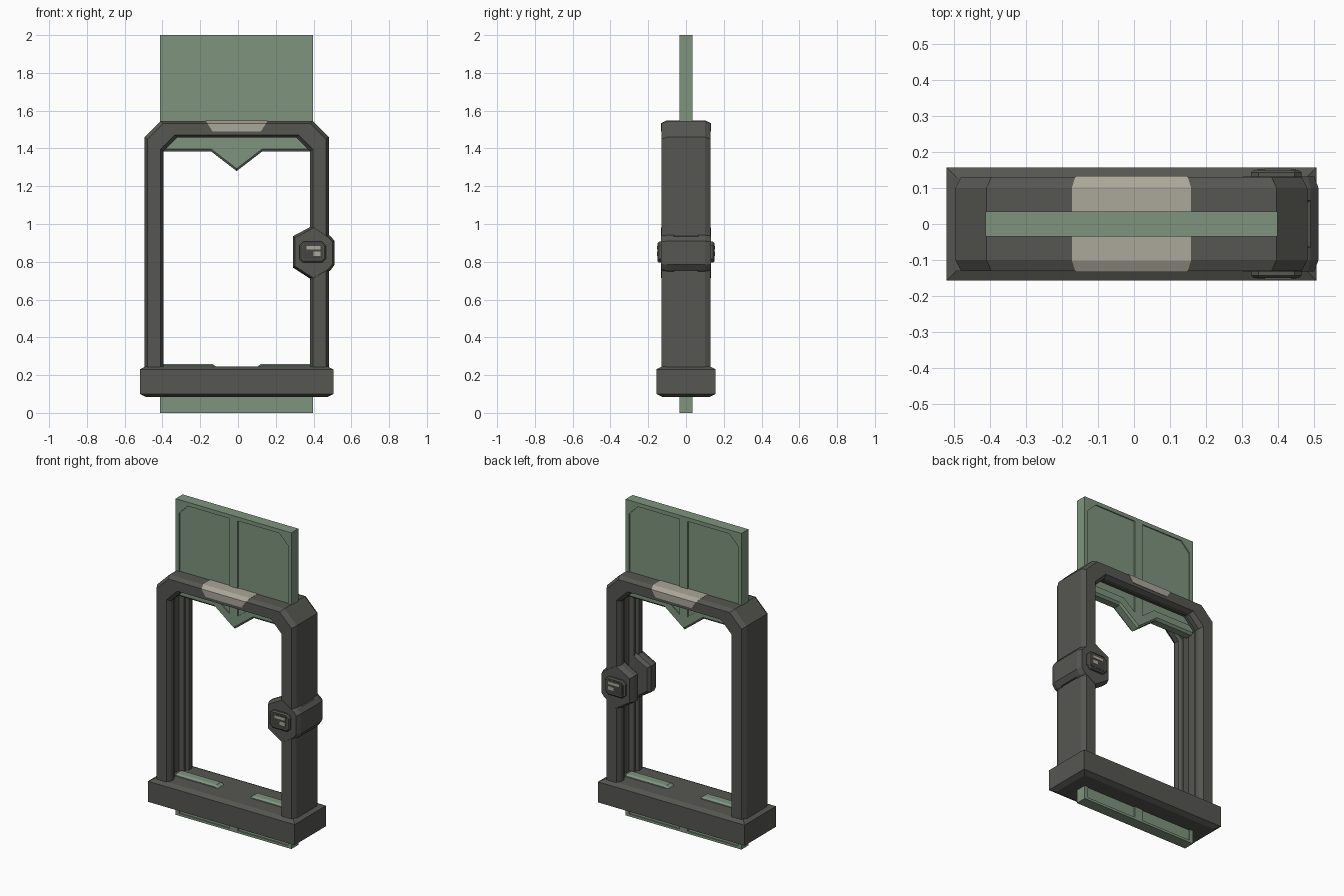
import bpy, bmesh
from mathutils import Vector

if "Cube" in bpy.data.objects:
    bpy.data.objects.remove(bpy.data.objects["Cube"])

DX = -0.007  # the portal sits slightly left because the lock sticks out right


def material(name, rgb):
    m = bpy.data.materials.new(name)
    m.diffuse_color = (*rgb, 1)
    m.use_nodes = True
    m.node_tree.nodes["Principled BSDF"].inputs["Base Color"].default_value = m.diffuse_color
    return m


GREY = material("dark_grey", (0.092, 0.092, 0.083))
SCREEN = material("screen_grey", (0.06, 0.06, 0.054))
GREEN = material("sage_green", (0.21, 0.295, 0.21))
BEIGE = material("warm_beige", (0.41, 0.385, 0.32))


def loft(name, rings, mat):
    """Closed solid through rings of 3D points with equal counts."""
    bm = bmesh.new()
    vs = [[bm.verts.new(p) for p in r] for r in rings]
    n = len(vs[0])
    for a, b in zip(vs, vs[1:]):
        for i in range(n):
            j = (i + 1) % n
            bm.faces.new((a[i], a[j], b[j], b[i]))
    bm.faces.new(vs[0])
    bm.faces.new(vs[-1])
    bmesh.ops.recalc_face_normals(bm, faces=bm.faces)
    me = bpy.data.meshes.new(name)
    bm.to_mesh(me)
    bm.free()
    me.materials.append(mat)
    ob = bpy.data.objects.new(name, me)
    bpy.context.collection.objects.link(ob)
    return ob


def inset(poly, d):
    """Mitred inward offset of a counter-clockwise polygon."""
    out = []
    n = len(poly)
    for i in range(n):
        p = Vector(poly[i])
        e1 = (p - Vector(poly[i - 1])).normalized()
        e2 = (Vector(poly[(i + 1) % n]) - p).normalized()
        n1, n2 = Vector((-e1.y, e1.x)), Vector((-e2.y, e2.x))
        out.append(p + (n1 + n2) * (d / (1 + n1.dot(n2))))
    return out


def prism(name, poly, layers, mat):
    """Outline in xz lofted along y; layers are (y, inset)."""
    return loft(name, [[(x, y, z) for x, z in inset(poly, d)] for y, d in layers], mat)


def rect(x0, x1, z0, z1, c=0):
    if not c:
        return [(x0, z0), (x1, z0), (x1, z1), (x0, z1)]
    return [(x0 + c, z0), (x1 - c, z0), (x1, z0 + c), (x1, z1 - c),
            (x1 - c, z1), (x0 + c, z1), (x0, z1 - c), (x0, z0 + c)]


# Frame: grooved cross-section swept along an inverted U between two paths
outer = [(-.488, .15), (-.488, 1.46), (-.402, 1.545)]
inner = [(-.388, .15), (-.388, 1.385), (-.315, 1.458)]
outer += [(-x, z) for x, z in reversed(outer)]
inner += [(-x, z) for x, z in reversed(inner)]
half = [(0, .1), (.15, .13), (.85, .13), (1, .105), (1, .075), (.85, .062), (.85, .045), (.55, .04)]
section = half + [(t, -y) for t, y in reversed(half)]
loft("door_frame", [[(DX + a[0] + (b[0] - a[0]) * t, y, a[1] + (b[1] - a[1]) * t)
                     for t, y in section] for a, b in zip(outer, inner)], GREY)

# Base block with shallow bevels above and below
loft("base_block", [[(DX + sx * (.513 - d), sy * (.157 - d), z)
                     for sx, sy in ((-1, -1), (1, -1), (1, 1), (-1, 1))]
                    for z, d in ((.085, .03), (.1, 0), (.23, 0), (.245, .03))], GREY)


# Beige cap over the lintel
def cap_ring(y, top):
    w = .165 - (1.548 - top) * .64
    return [(DX - w, y, top), (DX + w, y, top), (DX + .128, y, 1.49), (DX - .128, y, 1.49)]


loft("lintel_cap", [cap_ring(y, z) for y, z in
                    ((-.133, 1.533), (-.102, 1.548), (.102, 1.548), (.133, 1.533))], BEIGE)


# Sliding doors: bevelled meeting edge, recessed panels cut into both faces
def door(name, edge, far, bevel, panel):
    def ring(y, e):
        pts = [(-.405, far), (.405, far)] + [(x, z + e) for x, z in edge]
        return [(DX + x, y, z) for x, z in pts]
    ob = loft(name, [ring(-.035, 0), ring(-.022, bevel), ring(.022, bevel), ring(.035, 0)], GREEN)
    cutters = []
    for sx in (-1, 1):
        for sy in (-1, 1):
            c = loft("panel_cutter", [[(DX + sx * x, sy * y, z) for x, z in panel]
                                      for y in (.028, .06)], GREEN)
            c.hide_render = True
            cutters.append(c)
            m = ob.modifiers.new("recess", 'BOOLEAN')
            m.operation, m.solver, m.object = 'DIFFERENCE', 'EXACT', c
    dg = bpy.context.evaluated_depsgraph_get()
    me = bpy.data.meshes.new_from_object(ob.evaluated_get(dg))
    ob.modifiers.clear()
    ob.data = me
    me.materials.clear()
    me.materials.append(GREEN)
    for p in me.polygons:
        p.material_index = 0
    for c in cutters:
        bpy.data.objects.remove(c)


door("upper_door", [(.405, 1.397), (.135, 1.397), (0, 1.293), (-.135, 1.397), (-.405, 1.397)],
     2.0, -.013,
     [(.029, 1.372), (.029, 1.975), (.32, 1.975), (.38, 1.915), (.38, 1.437), (.113, 1.437)])
door("lower_door", [(.405, .25), (.128, .25), (0, .15), (-.128, .25), (-.405, .25)],
     0.0, .009,
     [(.029, .015), (.38, .015), (.38, .19), (.113, .19), (.029, .12)])

# Lock housing: two cheeks beside the door slot, joined by an outer band
cheek = [(.40, .7), (.49, .755), (.512, .785), (.512, .91), (.49, .935),
         (.40, .995), (.375, .98), (.29, .935), (.29, .77), (.375, .715)]
band = [(.43, .745), (.49, .755), (.512, .785), (.512, .91), (.49, .935), (.43, .945)]
prism("lock_band", band, [(-.1, 0), (.1, 0)], GREY)
for s, side in ((-1, "front"), (1, "back")):
    prism(side + "_lock_cheek", cheek,
          [(s * .045, .015), (s * .065, 0), (s * .1, 0), (s * .132, .012)], GREY)
    # Keypad with screen and lit bars
    prism(side + "_keypad", rect(.325, .465, .795, .907, .02),
          [(s * .125, 0), (s * .143, 0), (s * .15, .008)], GREY)
    prism(side + "_screen", rect(.341, .449, .811, .891, .01),
          [(s * .148, 0), (s * .1515, 0)], SCREEN)
    prism(side + "_upper_bar", rect(.362, .437, .866, .883),
          [(s * .149, 0), (s * .154, 0)], BEIGE)
    prism(side + "_lower_bar", rect(.4, .437, .831, .854),
          [(s * .149, 0), (s * .154, 0)], BEIGE)
